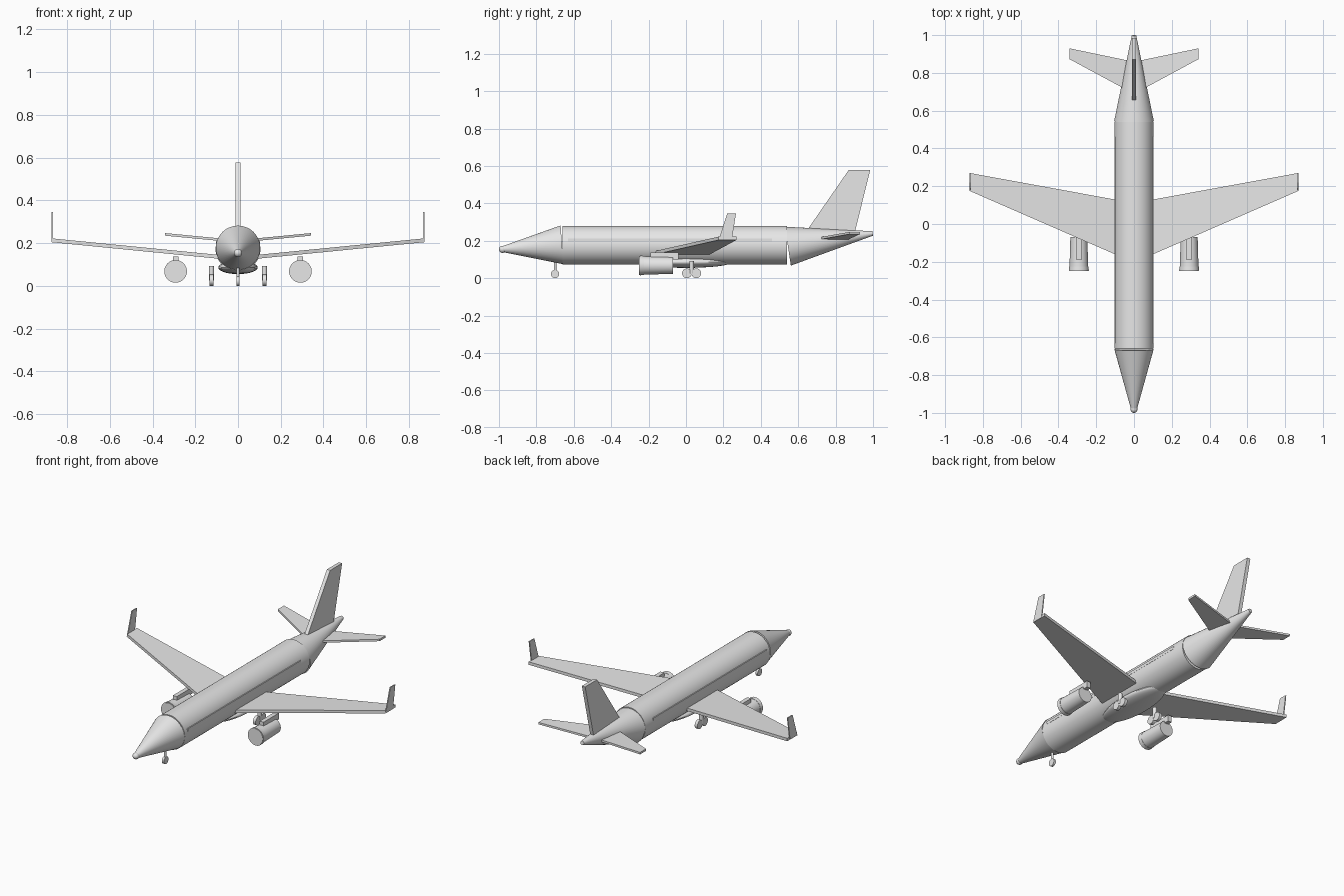
import bpy, bmesh, math
from mathutils import Vector

if "Cube" in bpy.data.objects:
    bpy.data.objects.remove(bpy.data.objects["Cube"])

paint = bpy.data.materials.new("light_grey")
paint.diffuse_color = (0.8, 0.8, 0.8, 1)
paint.use_nodes = True
paint.node_tree.nodes["Principled BSDF"].inputs["Base Color"].default_value = paint.diffuse_color


def finish(name, bm, smooth=False):
    bmesh.ops.recalc_face_normals(bm, faces=bm.faces)
    me = bpy.data.meshes.new(name)
    bm.to_mesh(me)
    bm.free()
    me.materials.append(paint)
    ob = bpy.data.objects.new(name, me)
    bpy.context.collection.objects.link(ob)
    if smooth:
        bpy.ops.object.select_all(action='DESELECT')
        bpy.context.view_layer.objects.active = ob
        ob.select_set(True)
        bpy.ops.object.shade_smooth_by_angle(angle=math.radians(35))
    return ob


def tube(name, a, b, ra, rb, sides=48):
    """Capped cylinder or cone frustum from point a to point b."""
    a, b = Vector(a), Vector(b)
    bm = bmesh.new()
    bmesh.ops.create_cone(bm, cap_ends=True, segments=sides, radius1=ra,
                          radius2=rb, depth=(b - a).length)
    rot = (b - a).to_track_quat('Z', 'Y').to_matrix()
    bmesh.ops.rotate(bm, matrix=rot, verts=bm.verts)
    bmesh.ops.translate(bm, vec=(a + b) / 2, verts=bm.verts)
    return finish(name, bm, True)


def ellipsoid(name, centre, size):
    bm = bmesh.new()
    bmesh.ops.create_uvsphere(bm, u_segments=32, v_segments=16, radius=1)
    bmesh.ops.scale(bm, vec=size, verts=bm.verts)
    bmesh.ops.translate(bm, vec=centre, verts=bm.verts)
    return finish(name, bm, True)


def box(name, lo, hi):
    bm = bmesh.new()
    bmesh.ops.create_cube(bm, size=1)
    for v in bm.verts:
        v.co = [lo[i] if v.co[i] < 0 else hi[i] for i in range(3)]
    return finish(name, bm)


def slab(name, outline, offset):
    """Four-point panel thickened by +-offset."""
    bm = bmesh.new()
    o = Vector(offset)
    low = [bm.verts.new(Vector(p) - o) for p in outline]
    top = [bm.verts.new(Vector(p) + o) for p in outline]
    bm.faces.new(low)
    bm.faces.new(top)
    for i in range(4):
        j = (i + 1) % 4
        bm.faces.new((low[i], low[j], top[j], top[i]))
    return finish(name, bm)


# Fuselage, drooped nose and upswept tail
tube("fuselage", (0, -0.66, 0.176), (0, 0.54, 0.176), 0.104, 0.104)
tube("nose_cone", (0, -0.663, 0.178), (0, -0.98, 0.155), 0.104, 0.016)
ellipsoid("nose_tip", (0, -0.98, 0.154), (0.019, 0.02, 0.019))
tube("tail_cone", (0, 0.545, 0.171), (0, 0.998, 0.239), 0.105, 0.012)
ellipsoid("belly_fairing", (0, 0, 0.086), (0.092, 0.247, 0.031))

# Tail fin
slab("tail_fin", [(0, 0.64, 0.245), (0, 0.87, 0.578), (0, 0.985, 0.578),
                  (0, 0.9, 0.235)], (0.011, 0, 0))

for s, side in ((1, "right"), (-1, "left")):
    # Window strip
    box(side + "_window_strip", *[(x, y, z) for x, y, z in (
        (min(s * 0.095, s * 0.103), -0.63, 0.195),
        (max(s * 0.095, s * 0.103), 0.46, 0.212))])

    # Wing, winglet and tailplane
    slab(side + "_wing", [(s * 0.06, -0.178, 0.133), (s * 0.87, 0.175, 0.213),
                          (s * 0.87, 0.27, 0.213), (s * 0.06, 0.122, 0.133)],
         (0, 0, 0.009))
    slab(side + "_winglet", [(s * 0.869, 0.175, 0.205), (s * 0.869, 0.22, 0.345),
                             (s * 0.869, 0.267, 0.345), (s * 0.869, 0.245, 0.205)],
         (0.003, 0, 0))
    slab(side + "_tailplane", [(s * 0.03, 0.705, 0.211), (s * 0.342, 0.873, 0.241),
                               (s * 0.342, 0.93, 0.241), (s * 0.03, 0.865, 0.211)],
         (0, 0, 0.006))

    # Engine with intake lip and pylon
    x = s * 0.292
    tube(side + "_engine", (x, -0.25, 0.068), (x, -0.07, 0.068), 0.05, 0.045)
    tube(side + "_engine_lip", (x, -0.247, 0.068), (x, -0.225, 0.068), 0.053, 0.051)
    box(side + "_engine_pylon", (x - 0.013, -0.19, 0.1), (x + 0.013, -0.04, 0.138))

    # Main landing gear: strut, axle beam and two wheels in line
    x = s * 0.124
    tube(side + "_gear_strut", (x, 0.03, 0.025), (x, 0.03, 0.092), 0.012, 0.012, 16)
    for y, place in ((0.005, "front"), (0.055, "rear")):
        tube(f"{side}_{place}_wheel", (x - 0.009, y, 0.026), (x + 0.009, y, 0.026),
             0.026, 0.026, 24)

# Nose landing gear
tube("nose_gear_strut", (0, -0.7, 0.022), (0, -0.7, 0.092), 0.007, 0.007, 16)
tube("nose_wheel", (-0.007, -0.7, 0.022), (0.007, -0.7, 0.022), 0.022, 0.022, 24)
